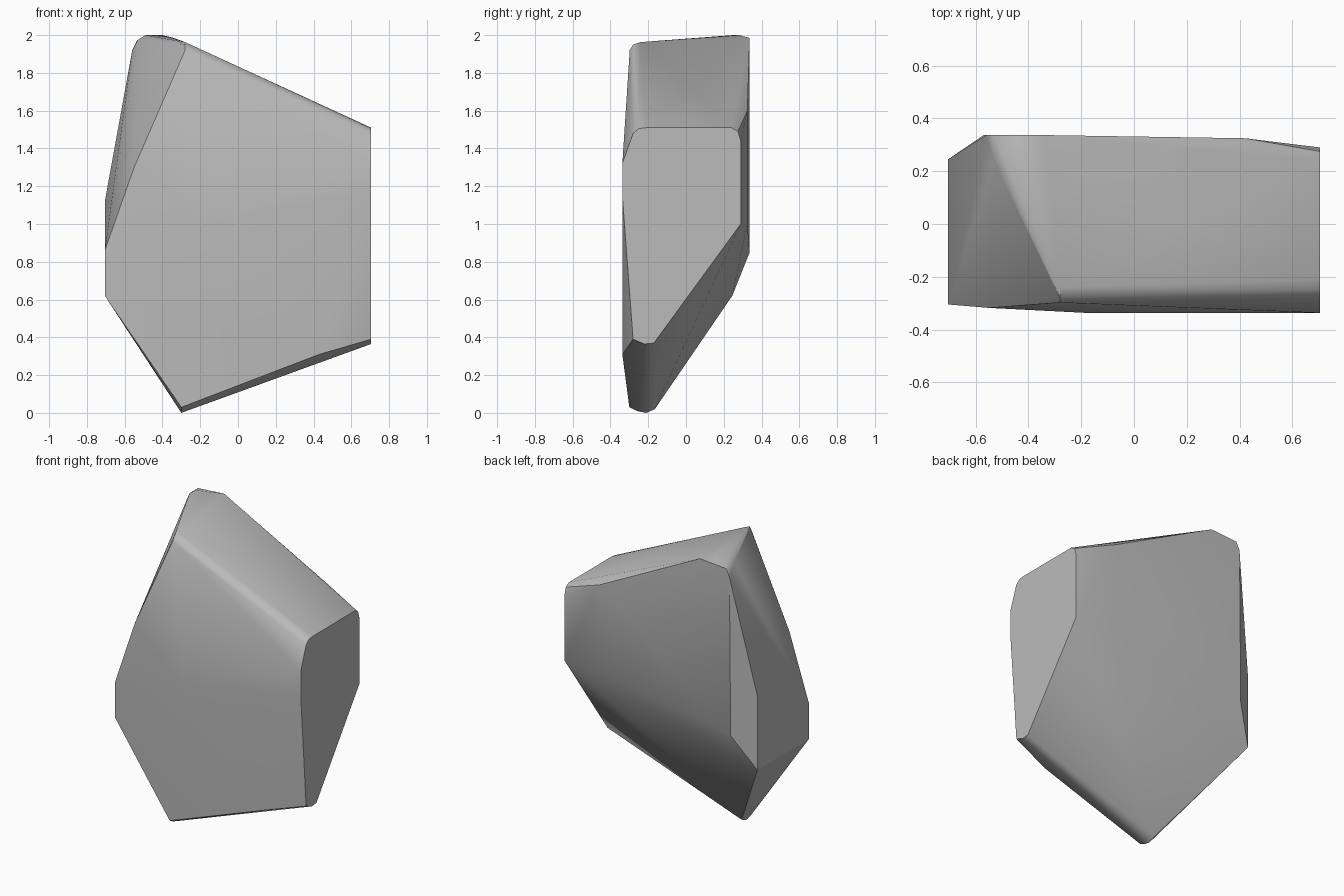
import bpy
import bmesh
import math

# Remove only the default cube
default_cube = bpy.data.objects.get("Cube")
if default_cube:
    bpy.data.objects.remove(default_cube, do_unlink=True)


def make_material(name, colour):
    """Plain flat colour for both viewport and render."""
    material = bpy.data.materials.new(name)
    material.use_nodes = True
    material.diffuse_color = colour
    shader = material.node_tree.nodes["Principled BSDF"]
    shader.inputs["Base Color"].default_value = colour
    shader.inputs["Roughness"].default_value = 0.8
    return material


def section(x, outline):
    """Place a (y, z) outline on the plane at the given x."""
    return [(x, y, z) for y, z in outline]


HALF_WIDTH = 0.705
FRONT = -0.337
BACK = 0.337

# Flat broken end with softened corners
broken_end = section(HALF_WIDTH, [
    (FRONT, 1.32), (-0.28, 1.48), (-0.25, 1.505), (-0.21, 1.51),
    (0.24, 1.51), (0.275, 1.49), (0.29, 1.44), (0.29, 1.0),
    (-0.17, 0.37), (-0.22, 0.365), (-0.28, 0.39), (FRONT, 1.15),
])

# Narrow opposite end
narrow_end = section(-HALF_WIDTH, [
    (-0.305, 0.62), (-0.305, 0.86), (0.245, 1.12), (0.245, 0.62),
])

# Rounded lower tip
lower_tip = section(-0.3, [
    (-0.3, 0.03), (-0.26, 0.01), (-0.21, 0.0), (-0.165, 0.02),
])

# Softened slanting ridge at the peak
peak_ridge = [
    (-0.56, BACK, 1.92), (-0.535, BACK, 1.97), (-0.53, 0.24, 1.975),
    (-0.49, 0.25, 2.0), (-0.4, 0.28, 2.0), (-0.34, BACK, 1.985),
    (-0.28, -0.24, 1.963), (-0.28, -0.28, 1.95), (-0.28, -0.298, 1.92),
]

# Slightly bowed front and back faces
front_bow = [(-0.55, -0.318, 1.3), (-0.18, FRONT, 1.0), (0.43, FRONT, 0.31)]
back_bow = [(-0.57, BACK, 0.85), (0.42, 0.325, 1.0), (0.42, 0.325, 1.6)]

# Wrap one closed stone surface around the sections
bm = bmesh.new()
for group in (broken_end, narrow_end, lower_tip, peak_ridge, front_bow, back_bow):
    for point in group:
        bm.verts.new(point)
hull = bmesh.ops.convex_hull(bm, input=bm.verts)
loose = {item for item in hull["geom_interior"] + hull["geom_unused"]
         if isinstance(item, bmesh.types.BMVert)}
bmesh.ops.delete(bm, geom=list(loose), context="VERTS")
bmesh.ops.dissolve_limit(bm, angle_limit=math.radians(1),
                         verts=bm.verts, edges=bm.edges)
bmesh.ops.recalc_face_normals(bm, faces=bm.faces)

mesh = bpy.data.meshes.new("stone_chunk")
bm.to_mesh(mesh)
bm.free()
stone = bpy.data.objects.new("stone_chunk", mesh)
bpy.context.collection.objects.link(stone)
mesh.materials.append(make_material("stone grey", (0.5, 0.5, 0.5, 1.0)))

# Soft rounded corners, crisp breaks
bpy.ops.object.select_all(action="DESELECT")
stone.select_set(True)
bpy.context.view_layer.objects.active = stone
bpy.ops.object.shade_smooth_by_angle(angle=math.radians(32))
